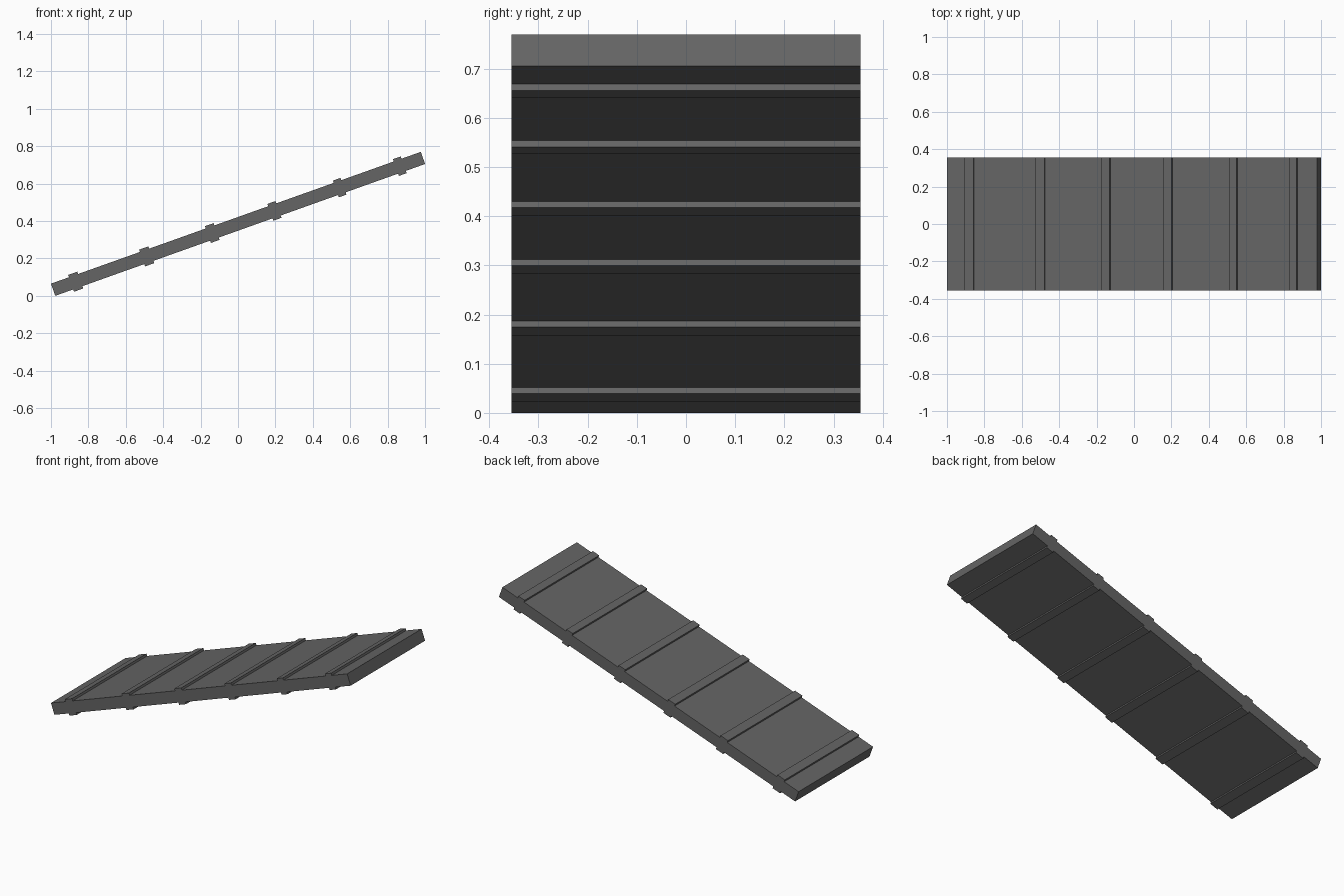
import bpy, bmesh, math

if "Cube" in bpy.data.objects:
    bpy.data.objects.remove(bpy.data.objects["Cube"])

L, T, HW = 2.099, 0.069, 0.355      # length, thickness, half width
P = 0.013                           # cleat height above the board
ANGLE = math.atan2(0.705, 1.978)
CLEATS = [(0.102, 0.154), (0.505, 0.557), (0.879, 0.928),
          (1.233, 1.279), (1.605, 1.648), (1.946, 1.990)]

# side outline of the board with cleats on both faces
bottom, top = [(0, 0)], [(0, T)]
for a, b in CLEATS:
    bottom += [(a, 0), (a, -P), (b, -P), (b, 0)]
    top += [(a, T), (a, T + P), (b, T + P), (b, T)]
outline = bottom + [(L, 0), (L, T)] + top[::-1]

# tilt the outline into place
c, s = math.cos(ANGLE), math.sin(ANGLE)
x0 = -1 + T * s
points = [(x0 + u * c - v * s, u * s + v * c) for u, v in outline]

# extrude across the width
bm = bmesh.new()
face = bm.faces.new([bm.verts.new((x, -HW, z)) for x, z in points])
ext = bmesh.ops.extrude_face_region(bm, geom=[face], use_keep_orig=True)
verts = [g for g in ext["geom"] if isinstance(g, bmesh.types.BMVert)]
bmesh.ops.translate(bm, verts=verts, vec=(0, 2 * HW, 0))
bmesh.ops.recalc_face_normals(bm, faces=bm.faces)
mesh = bpy.data.meshes.new("ramp_board")
bm.to_mesh(mesh)
bm.free()
ramp = bpy.data.objects.new("ramp_board", mesh)
bpy.context.collection.objects.link(ramp)

# dark grey finish
mat = bpy.data.materials.new("dark_grey")
mat.diffuse_color = (0.13, 0.13, 0.13, 1)
mat.use_nodes = True
mat.node_tree.nodes["Principled BSDF"].inputs["Base Color"].default_value = mat.diffuse_color
mesh.materials.append(mat)
